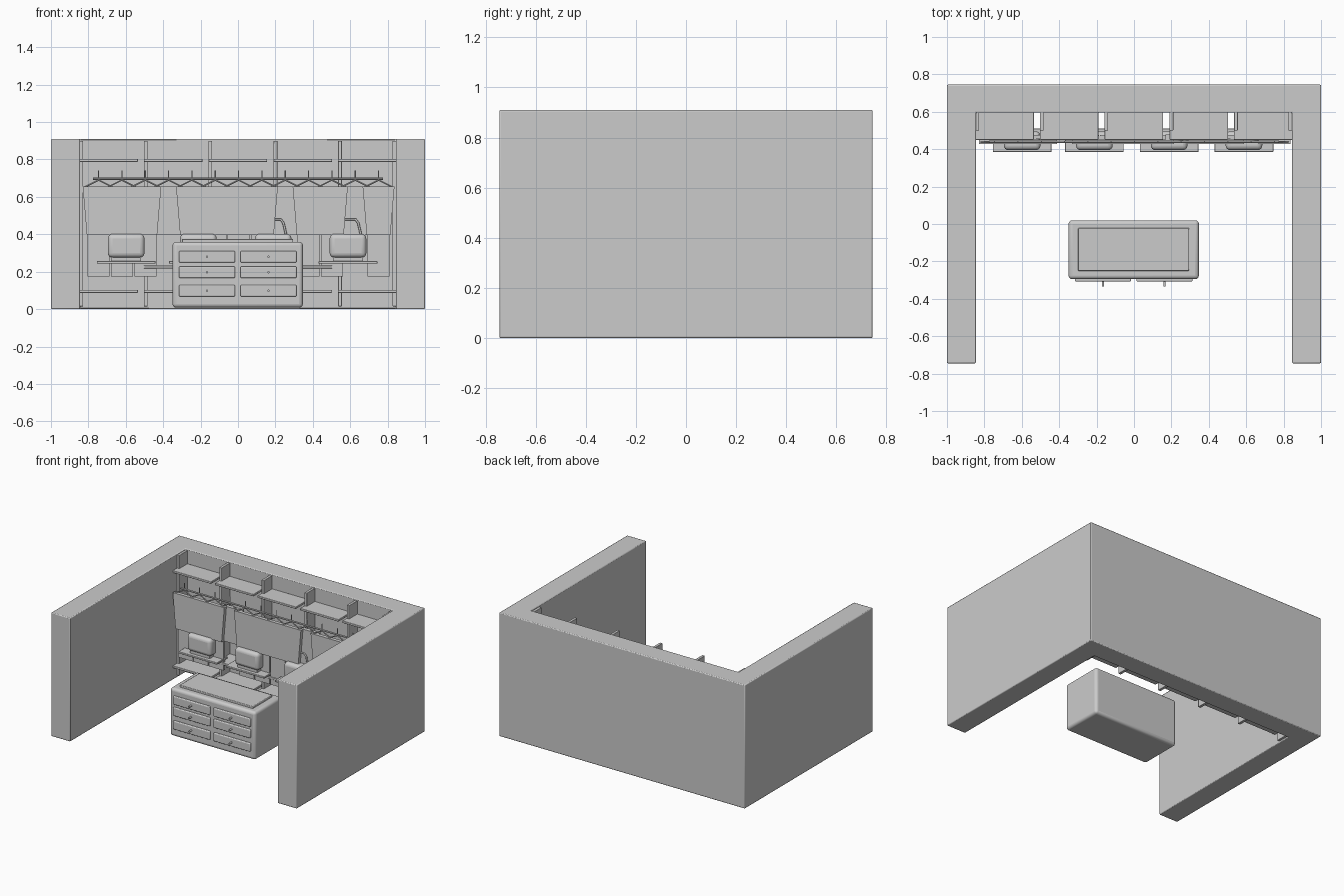
import bpy, math
from mathutils import Vector

if "Cube" in bpy.data.objects:
    bpy.data.objects.remove(bpy.data.objects["Cube"])


def finish(ob, bevel=0.0, segments=2):
    """Round the edges and shade smoothly while keeping sharp corners."""
    if bevel:
        m = ob.modifiers.new("bevel", 'BEVEL')
        m.width = bevel
        m.segments = segments
    bpy.ops.object.select_all(action='DESELECT')
    ob.select_set(True)
    bpy.context.view_layer.objects.active = ob
    bpy.ops.object.shade_smooth_by_angle()
    return ob


def prism(name, pts, axis, a, b, bevel=0.0, segments=2):
    """Extrude a 2D outline from a to b, along 'y' (outline is x,z) or 'z' (outline is x,y)."""
    n = len(pts)
    put = (lambda p, d: (p[0], d, p[1])) if axis == 'y' else (lambda p, d: (p[0], p[1], d))
    verts = [put(p, a) for p in pts] + [put(p, b) for p in pts]
    faces = [tuple(range(n))[::-1], tuple(range(n, 2 * n))]
    faces += [(i, (i + 1) % n, n + (i + 1) % n, n + i) for i in range(n)]
    if axis == 'y':
        faces = [f[::-1] for f in faces]
    me = bpy.data.meshes.new(name)
    me.from_pydata(verts, [], faces)
    me.update()
    ob = bpy.data.objects.new(name, me)
    bpy.context.collection.objects.link(ob)
    return finish(ob, bevel, segments)


def box(name, x0, x1, y0, y1, z0, z1, bevel=0.0, segments=2):
    return prism(name, [(x0, y0), (x1, y0), (x1, y1), (x0, y1)], 'z', z0, z1, bevel, segments)


def rod(name, p, q, r, sides=12):
    p, q = Vector(p), Vector(q)
    bpy.ops.mesh.primitive_cylinder_add(vertices=sides, radius=r, depth=(q - p).length, location=(p + q) / 2)
    ob = bpy.context.object
    ob.name = name
    ob.rotation_euler = (q - p).to_track_quat('Z', 'Y').to_euler()
    return finish(ob)


def tube(name, pts, r):
    cu = bpy.data.curves.new(name, 'CURVE')
    cu.dimensions = '3D'
    cu.bevel_depth = r
    cu.bevel_resolution = 2
    sp = cu.splines.new('POLY')
    sp.points.add(len(pts) - 1)
    for s, p in zip(sp.points, pts):
        s.co = (*p, 1)
    ob = bpy.data.objects.new(name, cu)
    bpy.context.collection.objects.link(ob)
    return ob


# U-shaped walls
prism("walls", [(-1, -.745), (-.845, -.745), (-.845, .595), (.845, .595),
                (.845, -.745), (1, -.745), (1, .745), (-1, .745)], 'z', 0, .91, .006)

# Shelf uprights along the back wall
for x in (-.838, -.493, -.148, .2, .545, .836):
    box("upright", x - .01, x + .01, .50, .597, .015, .9, .002)

# Upper, middle and lower shelves in five bays
for x in (-.848, -.503, -.157, .19, .534):
    for z in (.795, .225, .095):
        if z == .225 and abs(x + .15) > .4:
            continue
        box("bay_shelf", x, x + .313, .45, .597, z - .008, z + .008, .003)

# Hanging rail
rod("hanging_rail", (-.775, .44, .697), (.775, .44, .697), .006)

# Hangers and clothes
for i in range(13):
    x = -.745 + i * .1247
    recessed = i in (3, 8, 11)
    y = .465 if recessed else .44
    rod("hanger_hook", (x, .44, .69), (x, .44, .742), .003, 8)
    for s in (-1, 1):
        rod("hanger_arm", (x, .44, .69), (x + s * .08, .44, .65), .004, 8)
    prism("shirt", [(x - .085, .655), (x - .063, .395), (x + .063, .395), (x + .085, .655)],
          'y', y - .013, y + .013)
    if not recessed:
        box("trousers", x - .059, x + .059, .455, .475, .175, .41)

# Display shelves with handbags
for i, x in enumerate((-.598, -.212, .188, .588)):
    box("display_shelf", x - .157, x + .157, .385, .51, .243, .257, .003)
    box("handbag", x - .098, x + .098, .395, .495, .275, .402, .025, 4)
    box("handbag_base", x - .08, x + .08, .41, .48, .256, .28)
    tube("handbag_handle", [(x - .072, .447, .385), (x - .055, .447, .46), (x - .04, .447, .48),
                            (x + .04, .447, .48), (x + .055, .447, .46), (x + .072, .447, .385)], .006)

# Dresser island with raised top panel
box("dresser_body", -.35, .347, -.295, .02, .008, .36, .02, 4)
box("dresser_top_panel", -.3, .295, -.25, -.022, .35, .375, .004)
for x in (-.166, .163):
    for z in (.28, .197, .098):
        box("drawer_front", x - .15, x + .15, -.308, -.285, z - .031, z + .031, .006, 3)
        rod("drawer_knob", (x, -.335, z), (x, -.3, z), .006)
